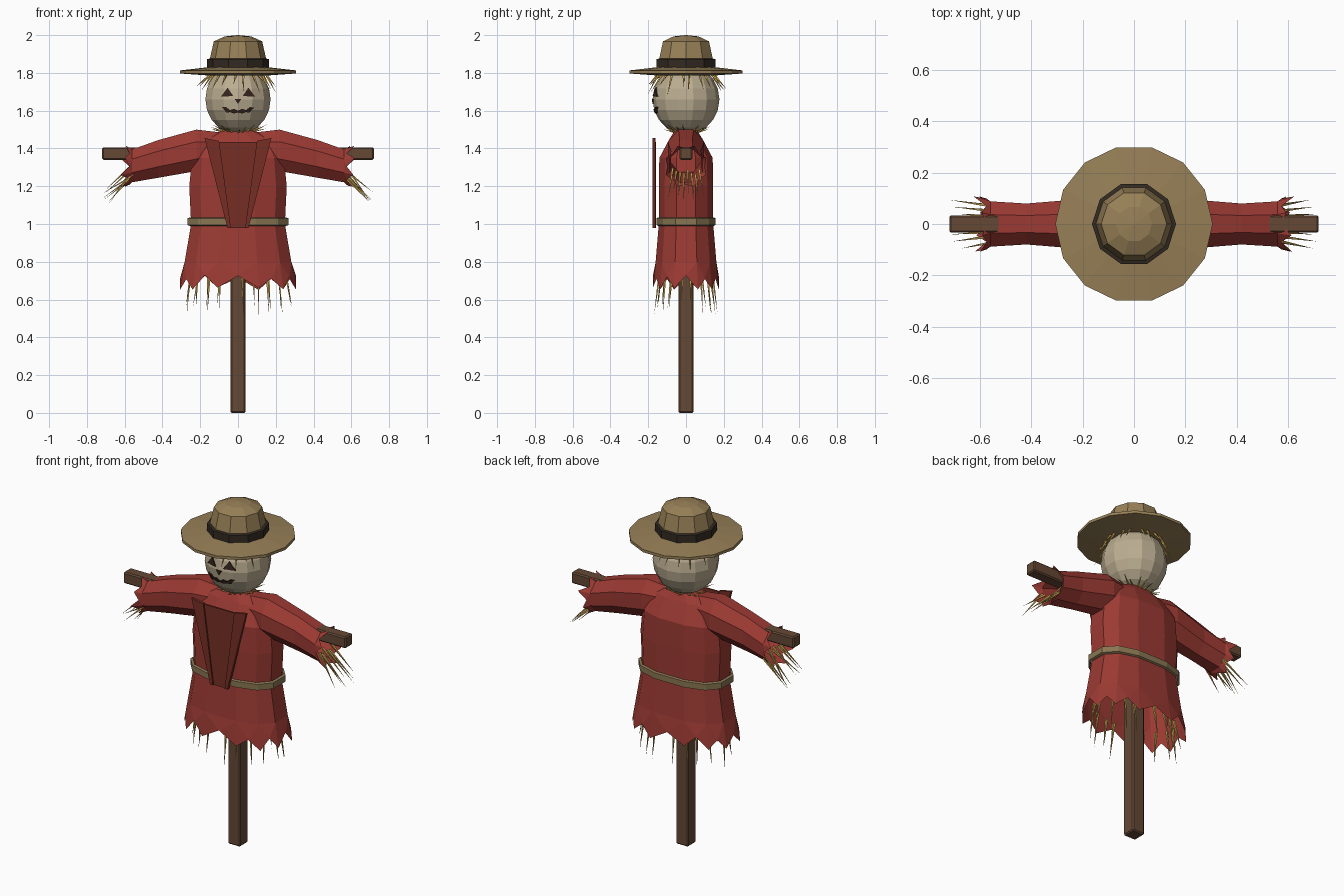
import bpy, bmesh, math, random
from mathutils import Vector

if "Cube" in bpy.data.objects:
    bpy.data.objects.remove(bpy.data.objects["Cube"])
random.seed(4)

def mat(name, r, g, b):
    m = bpy.data.materials.new(name)
    m.diffuse_color = (r, g, b, 1)
    m.use_nodes = True
    m.node_tree.nodes["Principled BSDF"].inputs["Base Color"].default_value = m.diffuse_color
    return m

RED = mat("red cloth", .33, .042, .033)
DARK_RED = mat("dark red cloth", .18, .028, .018)
HAT = mat("hat felt", .31, .215, .095)
BAND = mat("hat band", .033, .023, .016)
SACK = mat("sackcloth", .50, .42, .285)
FACE = mat("face paint", .035, .018, .011)
WOOD = mat("wood", .13, .066, .036)
STRAW = mat("straw", .56, .35, .085)
ROPE = mat("rope", .25, .18, .085)

def finish(name, bm, material, recalc=True):
    if recalc:
        bmesh.ops.recalc_face_normals(bm, faces=bm.faces)
    me = bpy.data.meshes.new(name)
    bm.to_mesh(me)
    bm.free()
    me.materials.append(material)
    ob = bpy.data.objects.new(name, me)
    bpy.context.collection.objects.link(ob)
    return ob

def box(name, size, centre, material, bevel=.007):
    bm = bmesh.new()
    bmesh.ops.create_cube(bm, size=1)
    for v in bm.verts:
        v.co = Vector([v.co[i] * size[i] + centre[i] for i in range(3)])
    bmesh.ops.bevel(bm, geom=bm.edges[:], offset=bevel, segments=1, affect='EDGES')
    return finish(name, bm, material)

def loft(name, rings, material, caps=True, teeth=None, loop=False):
    """Skin rings of points; teeth = points of a zigzag end (tip, notch, tip...)."""
    bm = bmesh.new()
    vs = [[bm.verts.new(p) for p in r] for r in rings]
    n = len(rings[0])
    pairs = list(zip(vs, vs[1:])) + ([(vs[-1], vs[0])] if loop else [])
    for a, b in pairs:
        for i in range(n):
            j = (i + 1) % n
            bm.faces.new((a[i], a[j], b[j], b[i]))
    if teeth:
        t = [bm.verts.new(p) for p in teeth]
        for i in range(n):
            j = (i + 1) % n
            notch = t[2 * i + 1]
            bm.faces.new((vs[-1][i], notch, t[2 * i]))
            bm.faces.new((vs[-1][i], vs[-1][j], notch))
            bm.faces.new((vs[-1][j], t[2 * j], notch))
    if caps:
        bm.faces.new(vs[0])
        if not teeth:
            bm.faces.new(vs[-1])
    return finish(name, bm, material)

def circle(n, r, z):
    return [(r * math.cos(2 * math.pi * i / n), r * math.sin(2 * math.pi * i / n), z) for i in range(n)]

def boxy(rx, ry, z, n=12, k=.78):
    """Rounded-box ring used for the coat and belt."""
    out = []
    for i in range(n):
        t = 2 * math.pi * (i + .5) / n
        c, s = math.cos(t), math.sin(t)
        out.append((math.copysign(abs(c) ** k, c) * rx, math.copysign(abs(s) ** k, s) * ry, z))
    return out

def straws(name, pairs, r=.008):
    """Thin four-sided spikes from root to tip."""
    bm = bmesh.new()
    for a, b in pairs:
        a, b = Vector(a), Vector(b)
        d = (b - a).normalized()
        u = d.orthogonal().normalized()
        w = d.cross(u)
        base = [bm.verts.new(a + r * q) for q in (u, w, -u, -w)]
        tip = bm.verts.new(b)
        bm.faces.new(base)
        for i in range(4):
            bm.faces.new((base[i], base[(i + 1) % 4], tip))
    return finish(name, bm, STRAW)

def rnd(a, b):
    return random.uniform(a, b)

# Wooden frame
box("post", (.08, .08, 1.5), (0, 0, .75), WOOD)
box("crossbar", (1.44, .068, .066), (0, 0, 1.373), WOOD)

# Coat body with ragged hem
hem = boxy(.315, .18, .65)
ragged = []
for i, p in enumerate(hem):
    q = hem[(i + 1) % 12]
    ragged.append((p[0], p[1], .65 + rnd(0, .015)))
    ragged.append(((p[0] + q[0]) / 2, (p[1] + q[1]) / 2, .715 + rnd(-.01, .015)))
loft("coat", [boxy(.085, .06, 1.495), boxy(.2, .09, 1.45), boxy(.25, .145, 1.35),
              boxy(.265, .148, 1.2), boxy(.255, .148, 1.0), boxy(.29, .165, .8)],
     RED, teeth=ragged)

# Sleeves with ragged cuffs
def sleeve_ring(s, x, zc, ry, rz, lean=0):
    pts = []
    for i in range(8):
        t = 2 * math.pi * i / 8 + math.pi / 8
        pts.append((s * (x - lean * math.sin(t) * -1), ry * 1.04 * math.cos(t), zc + rz * 1.08 * math.sin(t)))
    return pts

for s, side in ((1, "right"), (-1, "left")):
    rings = [sleeve_ring(s, .05, 1.40, .07, .08), sleeve_ring(s, .22, 1.39, .1, .11),
             sleeve_ring(s, .42, 1.345, .083, .1), sleeve_ring(s, .56, 1.308, .092, .087)]
    tips = sleeve_ring(s, .62, 1.305, .112, .108)
    cuff = []
    for i, p in enumerate(tips):
        q = tips[(i + 1) % 8]
        cuff.append((p[0] + s * rnd(-.03, .01), p[1], p[2]))
        cuff.append((s * .575, (p[1] + q[1]) * .46, 1.305 + ((p[2] + q[2]) / 2 - 1.305) * .9))
    loft(side + "_sleeve", rings, RED, teeth=cuff)
    # Straw hand
    straws(side + "_hand_straw",
           [((s * rnd(.54, .58), -.07 + .02 * i, rnd(1.25, 1.30)),
             (s * rnd(.67, .72), -.095 + .027 * i, rnd(1.10, 1.18))) for i in range(8)])

# Rope belt
loft("belt", [boxy(.262, .15, .99), boxy(.276, .16, .995), boxy(.276, .16, 1.03), boxy(.262, .15, 1.035)],
     ROPE, caps=False, loop=True)

# Plates cut from an outline in the front plane
def plate(name, outlines, material, depth, ymap):
    bm = bmesh.new()
    for pts in outlines:
        f = [bm.verts.new((x, ymap(x, z), z)) for x, z in pts]
        b = [bm.verts.new((x, ymap(x, z) + depth, z)) for x, z in pts]
        bm.faces.new(f)
        bm.faces.new(b[::-1])
        for i in range(len(f)):
            j = (i + 1) % len(f)
            bm.faces.new((f[i], b[i], b[j], f[j]))
    return finish(name, bm, material)

# Coat front: centre panel and two lapels
plate("front_panel", [[(-.1, 1.435), (.1, 1.435), (.045, .98), (-.045, .98)]],
      DARK_RED, .01, lambda x, z: -.17)
plate("lapels", [[(s * .177, 1.455), (s * .1, 1.44), (s * .038, .98), (s * .056, .98)] for s in (-1, 1)],
      DARK_RED, .016, lambda x, z: -.178)

# Head
bm = bmesh.new()
bmesh.ops.create_uvsphere(bm, u_segments=14, v_segments=10, radius=1)
for v in bm.verts:
    v.co = Vector((v.co.x * .177, v.co.y * .177, v.co.z * .185 + 1.66))
finish("head", bm, SACK)

# Painted face
def on_head(x, z):
    return -.174 * math.sqrt(max(0, 1 - (x / .177) ** 2 - ((z - 1.66) / .185) ** 2)) - .006

plate("eyes", [[(s * .09, 1.675), (s * .055, 1.722), (s * .025, 1.677)] for s in (-1, 1)],
      FACE, .009, on_head)
plate("nose", [[(-.018, 1.662), (.018, 1.662), (0, 1.635)]], FACE, .009, on_head)
mouth = []
for i in range(-4, 4):
    def edge(k):
        x, lift = k * .021, .0011 * k * k
        notch = .007 if k % 2 else -.003
        low = 1.588 if abs(k) < 4 else 1.607
        return (x, 1.602 + notch + lift), (x, low + lift * .6 - notch * .5)
    (a, b), (c, d) = edge(i), edge(i + 1)
    mouth.append([a, c, d, b])
plate("mouth", mouth, FACE, .009, on_head)

# Hat
loft("hat_brim", [circle(14, .14, 1.785), circle(14, .307, 1.797), circle(14, .307, 1.813),
                  circle(14, .14, 1.832)], HAT)
loft("hat_crown", [circle(10, .157, 1.81), circle(10, .15, 1.87), circle(10, .128, 1.967),
                   circle(10, .07, 1.993), circle(10, .004, 2.0)], HAT)
loft("hat_band", [circle(10, .148, 1.825), circle(10, .164, 1.828), circle(10, .164, 1.873),
                  circle(10, .148, 1.876)], BAND, caps=False, loop=True)

# Straw ring helper for hair, neck and hem
def straw_ring(n, r0, z0, r1, z1, jitter):
    out = []
    for i in range(n):
        t = 2 * math.pi * (i + rnd(.2, .8)) / n
        c, s = math.cos(t), math.sin(t)
        out.append(((r0[0] * c, r0[1] * s, z0),
                    (r1[0] * c + rnd(-.012, .012), r1[1] * s + rnd(-.01, .01), z1 + rnd(-jitter, jitter))))
    return out

straws("hair_straw", straw_ring(20, (.15, .15), 1.79, (.212, .212), 1.71, .025), .008)
straws("neck_straw", straw_ring(18, (.07, .06), 1.485, (.155, .12), 1.515, .015), .007)
straws("hem_straw", straw_ring(18, (.255, .14), .74, (.28, .165), .54, .03), .009)
